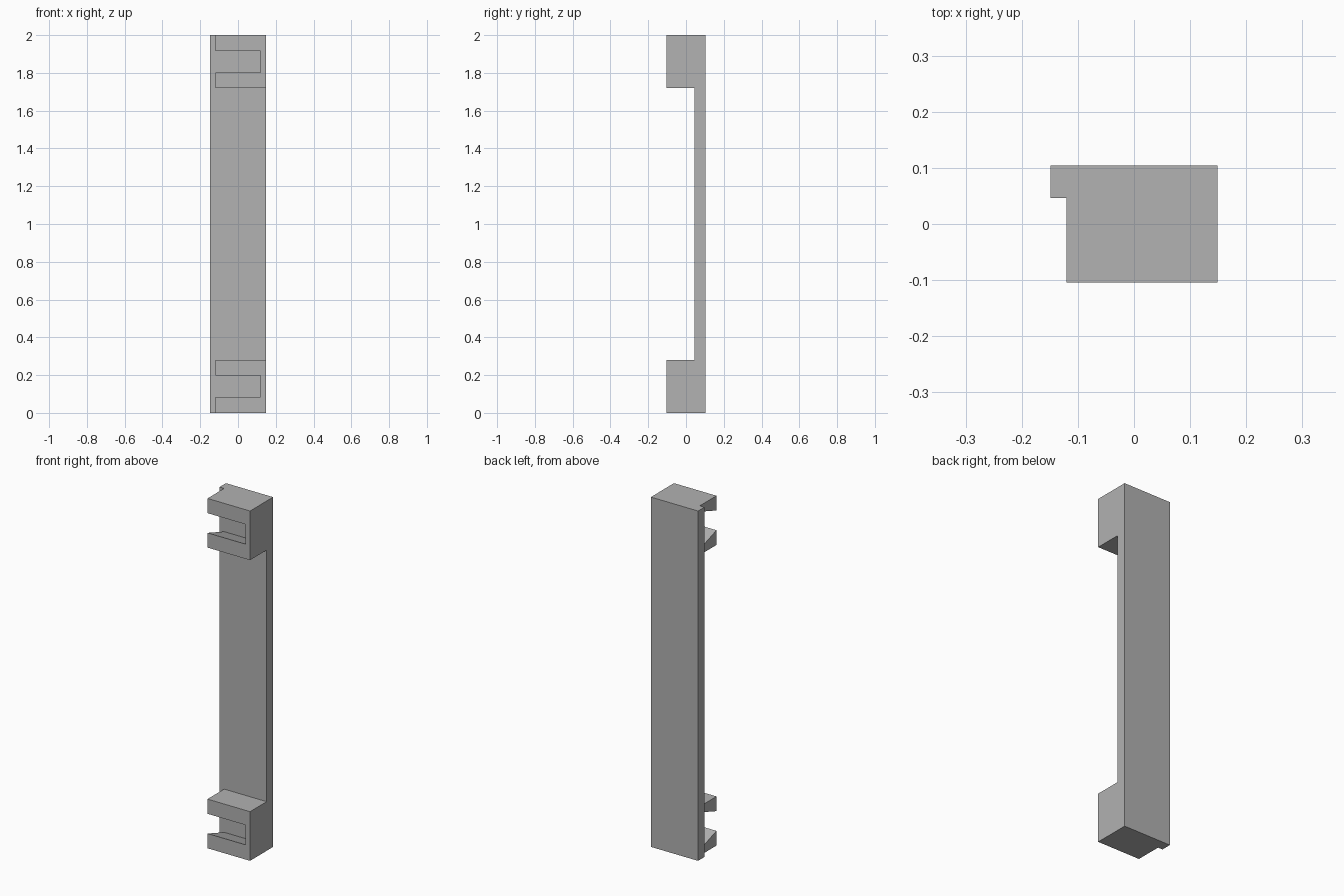
import bpy, bmesh, math

cube = bpy.data.objects.get("Cube")
if cube:
    bpy.data.objects.remove(cube, do_unlink=True)

HALF_X, HALF_Y, HEIGHT = 0.149, 0.104, 2.0
PLATE_FRONT = 0.046      # front surface of the back plate
STEP_X = -0.12           # open side of the brackets
SLOT_END = 0.12          # closed end of the slots
BRACKET = 0.281          # bracket height
PRONG = 0.084            # prong thickness at the front
FLARE = 0.05             # widening of the slot toward the plate
OUT = 0.1                # cutter overshoot

grey = bpy.data.materials.new("plain grey")
grey.use_nodes = True
colour = (0.445, 0.445, 0.445, 1)
grey.diffuse_color = colour
grey.node_tree.nodes["Principled BSDF"].inputs["Base Color"].default_value = colour


def prism(name, x0, x1, profile):
    """Extrude a (y, z) profile from x0 to x1."""
    bm = bmesh.new()
    face = bm.faces.new([bm.verts.new((x0, y, z)) for y, z in profile])
    ext = bmesh.ops.extrude_face_region(bm, geom=[face])
    verts = [v for v in ext["geom"] if isinstance(v, bmesh.types.BMVert)]
    bmesh.ops.translate(bm, verts=verts, vec=(x1 - x0, 0, 0))
    bmesh.ops.recalc_face_normals(bm, faces=bm.faces)
    mesh = bpy.data.meshes.new(name)
    bm.to_mesh(mesh)
    bm.free()
    mesh.materials.append(grey)
    obj = bpy.data.objects.new(name, mesh)
    bpy.context.collection.objects.link(obj)
    return obj


def rect(y0, y1, z0, z1):
    return [(y0, z0), (y1, z0), (y1, z1), (y0, z1)]


# Back plate with a bracket at each end, as one C-shaped side profile
top = HEIGHT - BRACKET
body = prism("bracket_rail", -HALF_X, HALF_X, [
    (HALF_Y, 0), (HALF_Y, HEIGHT), (-HALF_Y, HEIGHT), (-HALF_Y, top),
    (PLATE_FRONT, top), (PLATE_FRONT, BRACKET), (-HALF_Y, BRACKET), (-HALF_Y, 0)])

# Step that sets the brackets back from the plate's edge
cutters = [prism("step_cutter", -HALF_X - OUT, STEP_X,
                 rect(-HALF_Y - OUT, PLATE_FRONT, -OUT, HEIGHT + OUT))]

# Side-opening slots that flare toward the plate
slope = FLARE / (PLATE_FRONT + HALF_Y)
for label, base in (("lower", 0), ("upper", top)):
    low, high = base + PRONG, base + BRACKET - PRONG
    front, shift = -HALF_Y - 0.02, 0.02 * slope
    cutters.append(prism(label + "_slot_cutter", STEP_X - OUT, SLOT_END, [
        (front, low + shift), (PLATE_FRONT, low - FLARE),
        (PLATE_FRONT, high + FLARE), (front, high - shift)]))

for cutter in cutters:
    cutter.hide_render = True
    mod = body.modifiers.new(cutter.name, "BOOLEAN")
    mod.operation, mod.solver, mod.object = "DIFFERENCE", "EXACT", cutter
merge = body.modifiers.new("merge_flat_faces", "DECIMATE")
merge.decimate_type, merge.angle_limit = "DISSOLVE", math.radians(1)

# Bake the cuts and drop the helpers
graph = bpy.context.evaluated_depsgraph_get()
baked = bpy.data.meshes.new_from_object(body.evaluated_get(graph))
body.modifiers.clear()
body.data = baked
for cutter in cutters:
    bpy.data.objects.remove(cutter, do_unlink=True)
